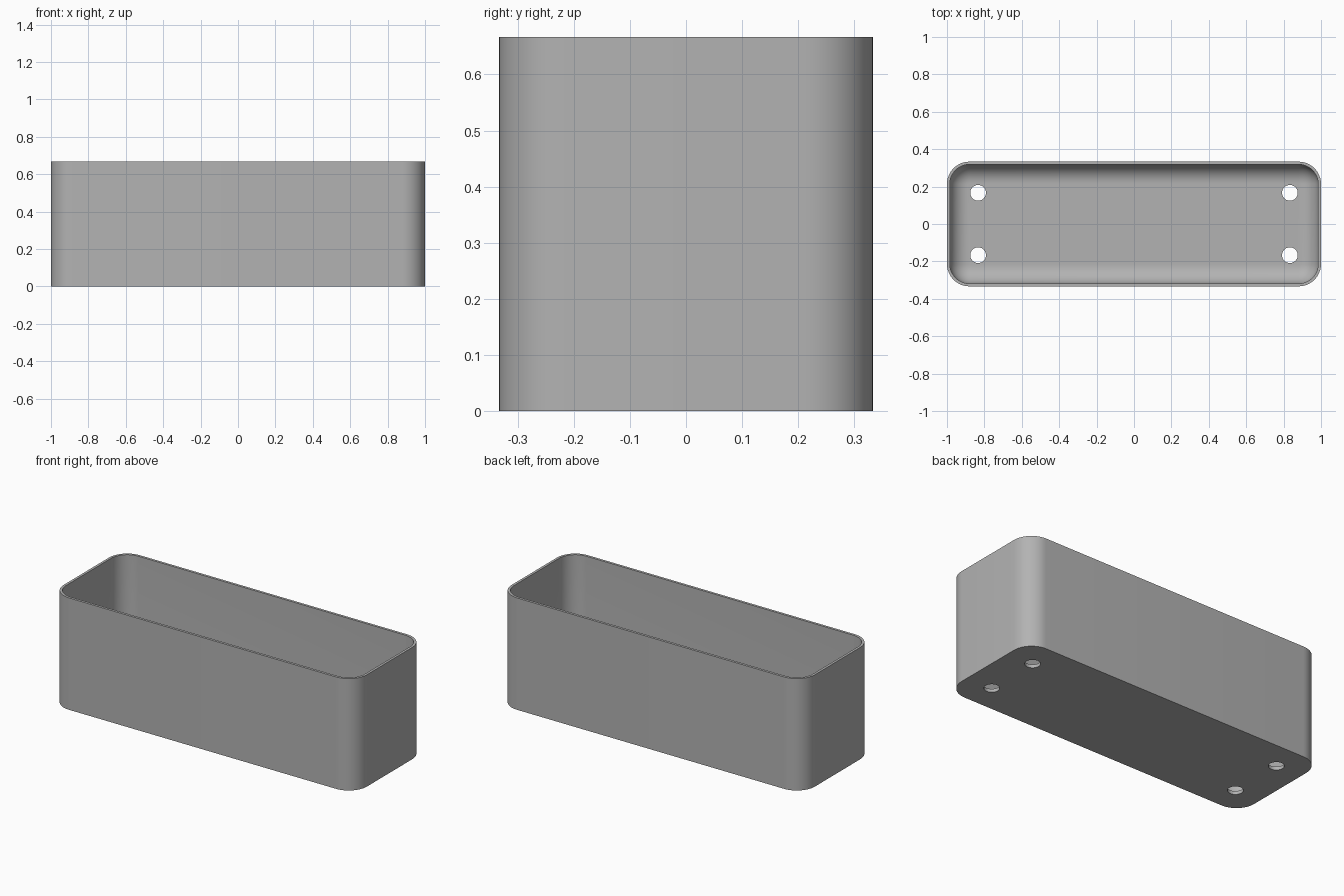
import bpy, bmesh
from math import pi, sin, cos, radians

cube = bpy.data.objects.get("Cube")
if cube:
    bpy.data.objects.remove(cube, do_unlink=True)

HALF_X, HALF_Y, HEIGHT = 1.0, 1 / 3, 2 / 3
CORNER, WALL, FLOOR, FILLET = 0.12, 0.015, 0.02, 0.1
STEPS = 12

gray = bpy.data.materials.new("light_gray")
gray.use_nodes = True
color = (0.45, 0.45, 0.45, 1)
gray.diffuse_color = color
gray.node_tree.nodes["Principled BSDF"].inputs["Base Color"].default_value = color


def ring(bm, inset, z):
    """Rounded rectangle of vertices, inset from the outer wall."""
    r = CORNER - inset
    cx, cy = HALF_X - CORNER, HALF_Y - CORNER
    verts = []
    for q, (sx, sy) in enumerate([(1, 1), (-1, 1), (-1, -1), (1, -1)]):
        for i in range(STEPS + 1):
            a = (q + i / STEPS) * pi / 2
            verts.append(bm.verts.new((sx * cx + r * cos(a), sy * cy + r * sin(a), z)))
    return verts


# Planter shell: outer wall, thin rim, inner wall, filleted floor
bm = bmesh.new()
profile = [(0, 0), (0, HEIGHT), (WALL, HEIGHT)]
for i in range(STEPS + 1):
    a = i / STEPS * pi / 2
    profile.append((WALL + FILLET * (1 - cos(a)), FLOOR + FILLET * (1 - sin(a))))
rings = [ring(bm, d, z) for d, z in profile]
for low, high in zip(rings, rings[1:]):
    for i in range(len(low)):
        j = (i + 1) % len(low)
        bm.faces.new((low[i], low[j], high[j], high[i]))
bm.faces.new(rings[0][::-1])
bm.faces.new(rings[-1])
bmesh.ops.recalc_face_normals(bm, faces=bm.faces[:])
mesh = bpy.data.meshes.new("planter_box")
bm.to_mesh(mesh)
bm.free()
mesh.materials.append(gray)
planter = bpy.data.objects.new("planter_box", mesh)
bpy.context.collection.objects.link(planter)
bpy.context.view_layer.objects.active = planter

# Four drain holes through the floor
for sx in (-1, 1):
    for sy in (-1, 1):
        bpy.ops.mesh.primitive_cylinder_add(
            vertices=32, radius=0.042, depth=0.2, location=(sx * 5 / 6, sy / 6, 0))
        cutter = bpy.context.object
        cutter.name = "drain_hole_cutter"
        cutter.hide_render = True
        cut = planter.modifiers.new("drain_hole", 'BOOLEAN')
        cut.operation = 'DIFFERENCE'
        cut.solver = 'EXACT'
        cut.object = cutter
        bpy.context.view_layer.objects.active = planter
        bpy.ops.object.modifier_apply(modifier=cut.name)
        bpy.data.objects.remove(cutter, do_unlink=True)

bpy.ops.object.select_all(action='DESELECT')
planter.select_set(True)
bpy.context.view_layer.objects.active = planter
bpy.ops.object.shade_smooth_by_angle(angle=radians(35))
